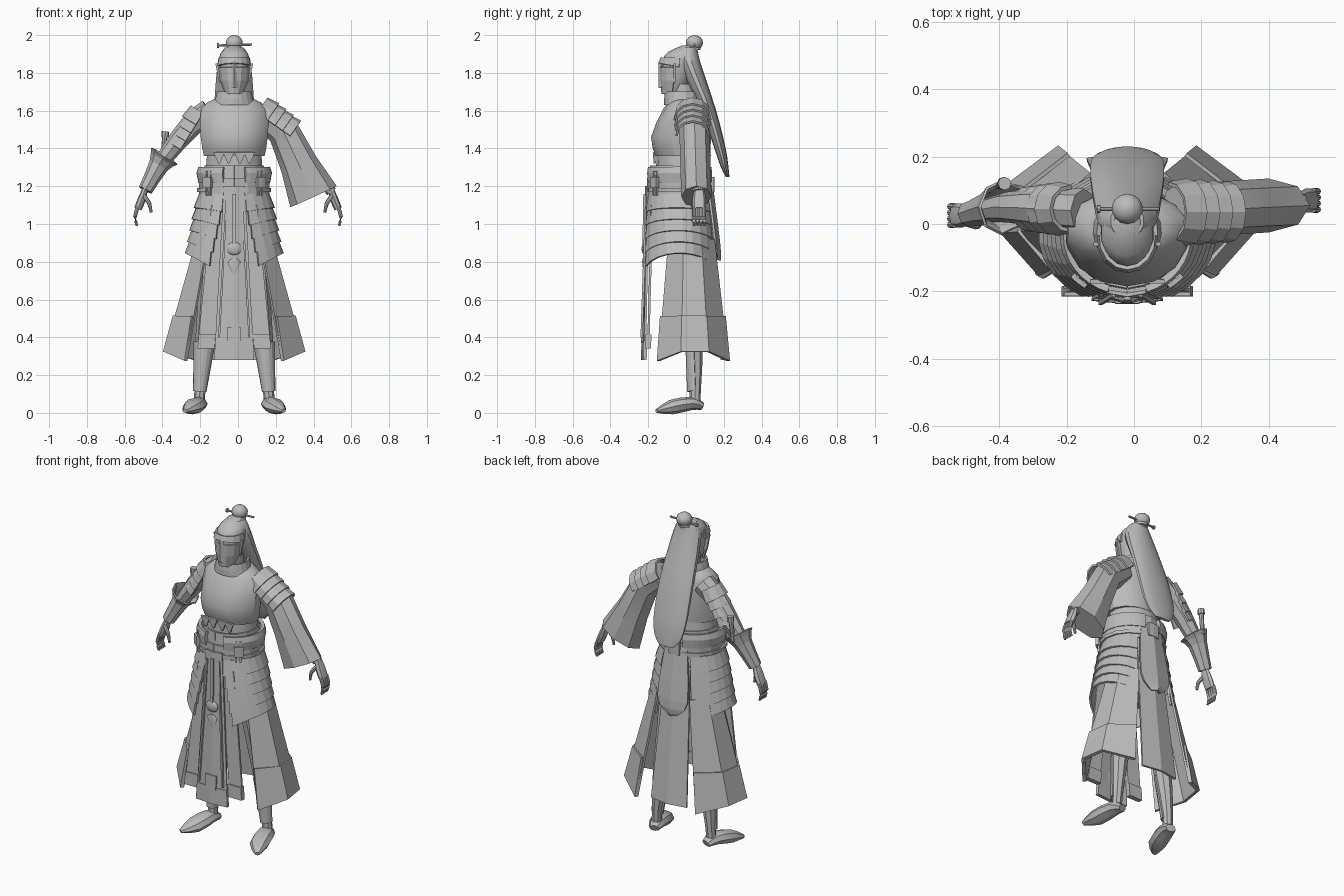
import bpy, bmesh
from math import sin, cos, radians
from mathutils import Vector

if "Cube" in bpy.data.objects:
    bpy.data.objects.remove(bpy.data.objects["Cube"])

MID = -.02  # centre line of the body
grey = bpy.data.materials.new("plain_grey")
grey.use_nodes = True
grey.diffuse_color = (.5, .5, .5, 1)
grey.node_tree.nodes["Principled BSDF"].inputs["Base Color"].default_value = grey.diffuse_color
SIDES = {"left": 1, "right": -1}
smooth_parts = []


def grid(name, rows, closed=False, thick=0):
    """Skin rows of points; solid shapes get caps, sheets get thickness."""
    bm = bmesh.new()
    verts = [[bm.verts.new(point) for point in row] for row in rows]
    for low, high in zip(verts, verts[1:]):
        count = len(low)
        for i in range(count if closed else count - 1):
            j = (i + 1) % count
            bm.faces.new((low[i], low[j], high[j], high[i]))
    if closed and not thick:
        bm.faces.new(verts[0])
        bm.faces.new(verts[-1])
    bmesh.ops.recalc_face_normals(bm, faces=bm.faces)
    mesh = bpy.data.meshes.new(name)
    bm.to_mesh(mesh)
    bm.free()
    mesh.materials.append(grey)
    obj = bpy.data.objects.new(name, mesh)
    bpy.context.collection.objects.link(obj)
    if thick:
        solid = obj.modifiers.new("thickness", "SOLIDIFY")
        solid.thickness = thick
        solid.offset = 0
    else:
        smooth_parts.append(obj)


def mix(first, last, factor):
    return tuple(a + (b - a) * factor for a, b in zip(first, last))


def blend(keys, steps):
    """Smooth curve through the keys, with the given steps per span."""
    ends = [keys[0], *keys, keys[-1]]
    result = []
    for before, first, last, after in zip(ends, ends[1:], ends[2:], ends[3:]):
        for k in range(steps):
            f = k / steps
            result.append(tuple(
                q + f / 2 * (r - p + f * (2 * p - 5 * q + 4 * r - s + f * (3 * (q - r) + s - p)))
                for p, q, r, s in zip(before, first, last, after)))
    return result + [keys[-1]]


def oval(level, angles, side=1):
    """Points round the body; a level is height, half width, half depth, centre y."""
    z, wide, deep, y = level
    return [(MID + side * wide * sin(a), y - deep * cos(a), z) for a in angles]


def sweep(start, end, count):
    return [radians(start + (end - start) * i / count) for i in range(count + 1)]


def body(name, levels, steps=2, count=14):
    angles = sweep(0, 360, count)[:-1]
    grid(name, [oval(level, angles) for level in blend(levels, steps)], closed=True)


def ball(name, centre, tall):
    z, wide, deep, y = centre
    body(name, [(z + tall * sin(t), wide * cos(t), deep * cos(t), y) for t in sweep(-85, 85, 8)], 1)


def wrap(name, levels, start=0, end=360, count=16, thick=.012, droop=0, side=1):
    """Curved plate round the body; its lower edge can droop at both ends."""
    rows = []
    for k, level in enumerate(levels):
        points = oval(level, sweep(start, end, count), side)
        rows.append([(x, y, z - droop * k * (2 * i / count - 1) ** 2) for i, (x, y, z) in enumerate(points)])
    grid(name, rows, thick=thick)


def waist(z, grow):
    """Level of the waist oval, let out by some amount."""
    return z, .18 + grow, .165 + grow / 2, -.035


def tube(name, stations, steps=2, wide=None, flat=1, arch=None, thick=0, count=8):
    """Limb through x, y, z, radius; an arch makes an open plate over it."""
    stations = blend(stations, steps)
    points = [Vector(station[:3]) for station in stations]
    angles = sweep(*arch, count) if arch else sweep(90, 450, count)[:-1]
    rows = []
    for k, (x, y, z, r) in enumerate(stations):
        along = (points[min(k + 1, len(points) - 1)] - points[max(k - 1, 0)]).normalized()
        across = Vector((1, 0, 0)) if abs(along.y) > .7 else Vector((0, 1, 0))
        across = (across - along * across.dot(along)).normalized()
        up = along.cross(across)
        if up.z < 0:
            up = -up
        rows.append([points[k] + across * (wide or r) * cos(a) + up * flat * r * sin(a) for a in angles])
    grid(name, rows, closed=not arch, thick=thick)


def strip(name, top, hem, begin=0, side=1, thick=.012, bow=0):
    """Hanging piece; each edge is x, y, z, half width."""
    rows = []
    for x, y, z, half in (mix(top, hem, begin), hem):
        rows.append([(MID + side * (x + k * half), y + bow * abs(k), z) for k in (-1, 0, 1)])
    grid(name, rows, thick=thick)


def arm_plates(name, start, step, radius, shrink):
    """Overlapping plates that run down an upper arm."""
    step = Vector(step)
    for i in range(4):
        top = Vector(start) + step * i
        r = radius - shrink * i
        tube(name, [(*top, r), (*(top + step * 1.4), r + .01)], 1, arch=(-5, 185), thick=.012, count=6)


# Torso, breastplate and collar
body("abdomen", [(.85, .16, .12, 0), (1.05, .17, .14, -.02), (1.4, .145, .125, -.03)])
body("breastplate", [(1.36, .165, .13, -.03), (1.46, .182, .145, -.04), (1.61, .18, .11, -.01), (1.66, .11, .08, 0)])
body("neck", [(1.6, .06, .06, 0), (1.74, .055, .055, -.02)], 1)
wrap("collar", [(1.63, .11, .1, -.01), (1.66, .095, .09, -.02), (1.7, .085, .085, -.02)], -170, 170)
for x in (-.08, -.03, .03, .08):
    strip("breastplate_point", (x, -.17, 1.38, .03), (x, -.165, 1.32, .004))

# Belt, waist sash and back buckle
wrap("belt", [waist(1.15, 0), waist(1.24, 0)])
wrap("belt_trim", [waist(1.17, .01), waist(1.19, .01)])
wrap("waist_sash", [waist(1.2, -.02), waist(1.31, -.03)])
wrap("back_buckle", [waist(1.17, .02), waist(1.25, .02)], 170, 190, 2, .02)

for label, s in SIDES.items():
    # Belt wings, straps and buckles
    wrap(label + "_belt_wing", [waist(1.22, 0), waist(1.27, .01), waist(1.3, 0)], 18, 165, thick=.02, side=s)
    for angle in (38, 45):
        wrap(label + "_belt_strap", [waist(1.15, .02), waist(1.28, .02)], angle, angle + 3, 1, side=s)
    wrap(label + "_belt_buckle", [waist(1.19, .03), waist(1.25, .03)], 35, 50, 2, .02, side=s)

    # Layered hip plates
    for i in range(5):
        z, grow = 1.16 - .06 * i, .012 * i
        wrap(label + "_hip_plate", [waist(z, grow), waist(z - .075, grow + .03)],
             18 + 3 * i, 152, 9, droop=.02 + .012 * i, side=s)

    # Long side flap with a raised hem
    flap_top, flap_hem = (.92, .2, .15, .02), (.33, .37, .23, .025)
    wrap(label + "_side_flap", [flap_top, flap_hem], 43, 148, 3, droop=.055, side=s)
    band = [(z, wide + .01, deep + .01, y) for z, wide, deep, y in (mix(flap_top, flap_hem, .69), flap_hem)]
    wrap(label + "_flap_hem", band, 43, 148, 3, droop=.055, side=s)

    # Narrow front strip with a band, and the trim beside the centre cloth
    top, hem = (.08, -.18, 1.1, .04), (.15, -.2, .34, .045)
    strip(label + "_front_strip", top, hem, side=s)
    strip(label + "_strip_band", top, hem, .9, s, .03)
    strip(label + "_front_trim", (.04, -.21, 1.15, .005), (.08, -.235, .4, .005), side=s)

# Front hanging cloth, hem and tassel
top, hem = (0, -.21, 1.2, .055), (0, -.228, .28, .105)
strip("front_cloth", top, hem, bow=.01)
strip("front_hem", top, hem, .89, thick=.02, bow=.01)
strip("front_hem_tab", top, (0, -.228, .37, .035), .9, thick=.02)
strip("tassel_cord", (0, -.22, 1.16, .01), (0, -.225, .88, .01))
ball("tassel_knot", (.87, .04, .015, -.22), .035)
body("tassel_end", [(.72, .004, .004, -.22), (.8, .035, .012, -.22), (.82, .01, .01, -.22)], 1)

# Back cloths
strip("back_long_cloth", (0, .12, 1.1, .08), (0, .21, .28, .12), bow=-.02)
lengths = blend([(1.22, .07, .135), (.9, .1, .175), (.81, .03, .18)], 3)
grid("back_short_cloth", [[(MID + half * k, y - .02 * abs(k), z) for k in (-1, 0, 1)] for z, half, y in lengths],
     thick=.012)

# Legs, shin guards and feet
for label, s in SIDES.items():
    def place(*stations):
        return [(MID + s * x, y, z, r) for x, y, z, r in stations]
    knee, ankle = (.155, .04, .4, .05), (.18, .05, .14, .03)
    tube(label + "_leg", place((.09, 0, .95, .08), knee, ankle, (.185, .045, .05, .03)))
    tube(label + "_shin_guard", place(mix(knee, ankle, .1), mix(knee, ankle, 1.1)), 1, flat=1.1, wide=.04,
         arch=(90, 270), thick=.01)
    tube(label + "_foot", place((.175, .085, .035, .03), (.19, .03, .05, .05), (.22, -.08, .03, .055),
                                (.26, -.155, .01, .015)), flat=.7)

# Left arm: shoulder plates over a wide open sleeve
tube("left_sleeve", [(.13, .04, 1.58, .075), (.24, .045, 1.49, .085), (.32, .05, 1.32, .1), (.4, .055, 1.145, .135)],
     1, wide=.08)
tube("left_forearm", [(.3, .05, 1.43, .05), (.495, .065, 1.17, .028)], 1)
arm_plates("left_shoulder_plate", (.105, .035, 1.595), (.04, 0, -.028), .085, .003)

# Right arm: fitted plates, flared bracer and small handle
elbow, wrist = (-.38, .05, 1.36, .045), (-.49, .03, 1.18, .026)
tube("right_arm", [(-.15, .04, 1.6, .065), (-.25, .045, 1.52, .06), elbow, wrist])
arm_plates("right_arm_plate", (-.19, .045, 1.59), (-.027, 0, -.044), .065, .004)
tube("right_bracer", [(-.39, .05, 1.36, .08), (-.42, .05, 1.31, .05), (*wrist[:3], .034)], thick=.008)
tube("arm_handle", [(-.4, .115, 1.34, .012), (-.385, .12, 1.49, .014)], 1)
tube("handle_knob", [(-.387, .12, 1.46, .02), (-.384, .12, 1.49, .02)], 1)

# Hands
for label, s, y in (("left", 1, .07), ("right", -1, .025)):
    tube(label + "_palm", [(s * .49, y, 1.19, .024), (s * .51, y, 1.13, .036), (s * .53, y, 1.08, .034)], flat=.6)
    for k in range(4):
        across = y + .018 * (k - 1.5)
        tube(label + "_finger", [(s * .53, across, 1.09, .01), (s * .545, across, 1.04, .01), (s * .535, across, .99, .006)])
    tube(label + "_thumb", [(s * .5, y - .02, 1.15, .012), (s * .47, y - .03, 1.11, .011), (s * .46, y - .03, 1.06, .007)])

# Head, mask and brow
body("head", [(1.69, .035, .045, -.065), (1.76, .065, .07, -.05), (1.86, .08, .09, -.035), (1.91, .07, .08, -.015),
              (1.945, .025, .03, .01)])
wrap("face_mask", [(1.83, .08, .085, -.05), (1.76, .072, .083, -.05), (1.69, .045, .065, -.06)], -80, 80, 6, .01)
wrap("brow_guard", [(1.88, .078, .09, -.04), (1.85, .085, .095, -.045)], -95, 95, 8, droop=.02)
strip("nose_ridge", (0, -.14, 1.86, .012), (0, -.14, 1.72, .016), bow=.015)
for label, s in SIDES.items():
    strip(label + "_mask_wing", (.085, -.06, 1.85, .015), (.07, -.06, 1.75, .01), side=s)

# Long hair, topknot and hairpin
body("long_hair", [(1.935, .05, .05, .01), (1.86, .088, .06, .015), (1.6, .11, .04, .12), (1.4, .11, .03, .18),
                   (1.3, .09, .02, .205), (1.25, .05, .01, .22)], 3)
body("topknot_base", [(1.92, .038, .036, .04), (1.95, .035, .035, .045)], 1)
ball("topknot", (1.96, .046, .045, .045), .04)
tube("hairpin", [(-.11, .045, 1.945, .006), (.075, .045, 1.95, .006)], 1)
tube("hairpin_knob", [(-.11, .045, 1.945, .012), (-.1, .045, 1.945, .012)], 1)

# Smooth the solid lofts, leave plates and cloth faceted
bpy.ops.object.select_all(action="DESELECT")
for part in smooth_parts:
    part.select_set(True)
bpy.context.view_layer.objects.active = smooth_parts[0]
bpy.ops.object.shade_smooth_by_angle(angle=radians(30))
